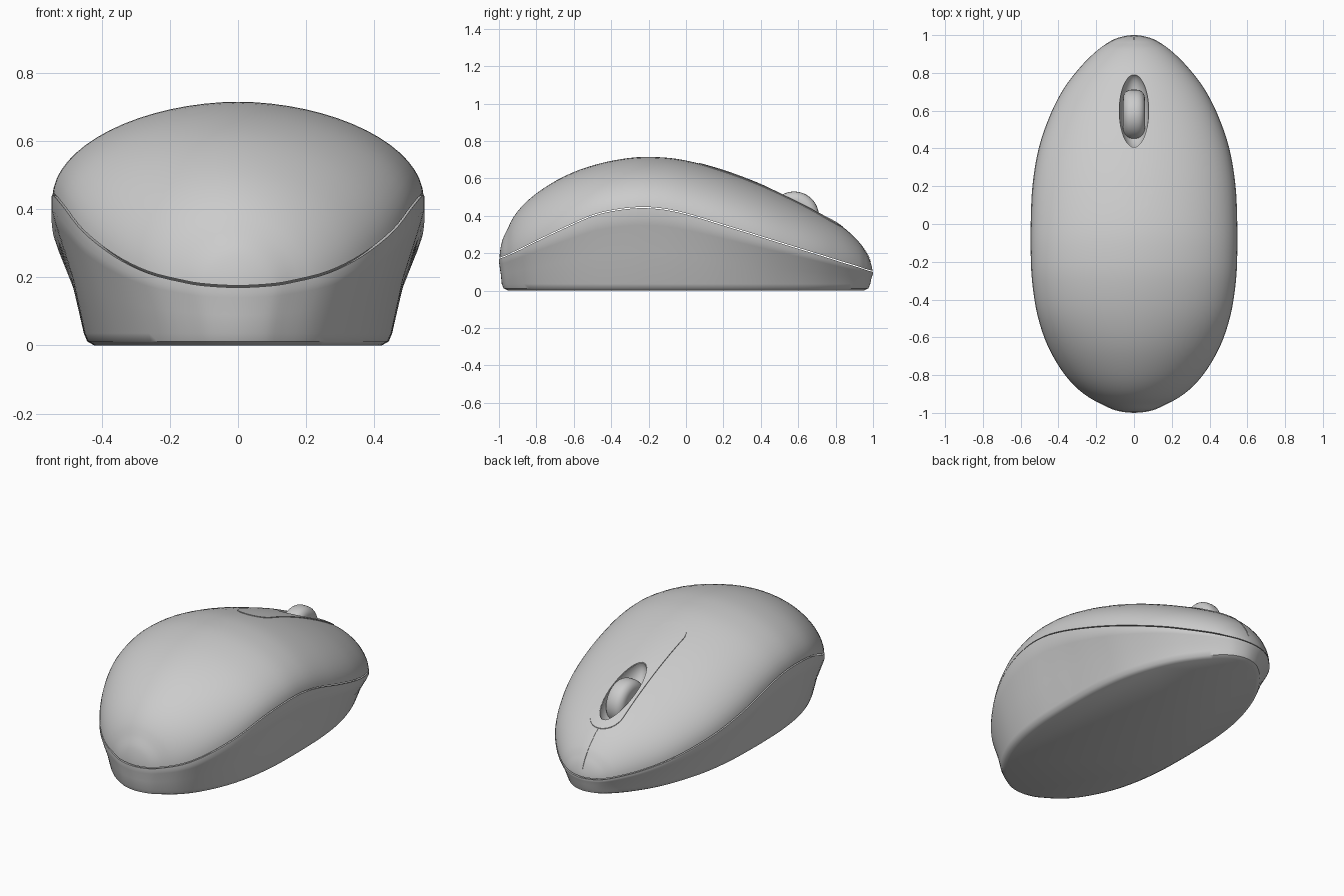
import bpy, bmesh, math

if "Cube" in bpy.data.objects:
    bpy.data.objects.remove(bpy.data.objects["Cube"], do_unlink=True)

grey = bpy.data.materials.new("light_grey")
grey.use_nodes = True
COL = (0.6, 0.6, 0.6, 1)
grey.diffuse_color = COL
grey.node_tree.nodes["Principled BSDF"].inputs["Base Color"].default_value = COL

# Stations along the body: y, half width, seam height, top height
STATIONS = [
    (-1, 0, .17, .17), (-.99, .085, .174, .25), (-.965, .15, .183, .315),
    (-.9, .265, .212, .425), (-.8, .365, .262, .52), (-.65, .455, .333, .612),
    (-.48, .512, .405, .675), (-.3, .54, .438, .71), (-.15, .547, .437, .714),
    (0, .547, .408, .696), (.2, .538, .348, .642), (.4, .505, .286, .567),
    (.58, .443, .23, .485), (.72, .37, .187, .412), (.83, .285, .152, .345),
    (.91, .205, .128, .275), (.965, .13, .11, .205), (.99, .07, .103, .15),
    (1, 0, .1, .1)]
STEPS, POWER = 4, 1.9


def smooth_stations():
    """Catmull-Rom through the stations, mirrored at both tips."""
    def ghost(end, nxt):
        return (nxt[0], -nxt[1], nxt[2], 2 * end[3] - nxt[3])
    p = [ghost(STATIONS[0], STATIONS[1])] + STATIONS + [ghost(STATIONS[-1], STATIONS[-2])]
    out = []
    for i in range(1, len(p) - 2):
        for k in range(STEPS):
            t = k / STEPS
            out.append(tuple(
                .5 * (2 * b + (c - a) * t + (2 * a - 5 * b + 4 * c - d) * t * t
                      + (3 * b - a - 3 * c + d) * t ** 3)
                for a, b, c, d in zip(*p[i - 1:i + 3])))
    return out + [STATIONS[-1]]


SECTIONS = smooth_stations()


def surface_z(x, y):
    """Height of the shell above a point in plan."""
    for a, b in zip(SECTIONS, SECTIONS[1:]):
        if y <= b[0]:
            t = (y - a[0]) / (b[0] - a[0])
            w, rim, top = (a[i] + (b[i] - a[i]) * t for i in (1, 2, 3))
            u = min(1, abs(x) / max(w, 1e-5))
            return rim + (top - rim) * (1 - u ** POWER) ** (1 / POWER)
    return STATIONS[-1][3]


def finish(ob, angle=35):
    ob.data.materials.clear()
    ob.data.materials.append(grey)
    bpy.ops.object.select_all(action="DESELECT")
    ob.select_set(True)
    bpy.context.view_layer.objects.active = ob
    bpy.ops.object.shade_smooth_by_angle(angle=math.radians(angle))
    return ob


def make(name, bm):
    bmesh.ops.recalc_face_normals(bm, faces=bm.faces)
    me = bpy.data.meshes.new(name)
    bm.to_mesh(me)
    bm.free()
    ob = bpy.data.objects.new(name, me)
    bpy.context.collection.objects.link(ob)
    return ob


def bridge(bm, a, b, closed=True):
    n = len(a)
    for i in range(n if closed else n - 1):
        j = (i + 1) % n
        bm.faces.new((a[i], a[j], b[j], b[i]))


# Upper shell: closed half-ellipse sections between two tips
def build_shell():
    bm = bmesh.new()
    cols, gap = 32, .006
    tips = [bm.verts.new((0, s[0] * .997, s[2] + gap)) for s in (SECTIONS[0], SECTIONS[-1])]
    rows = []
    for y, w, rim, top in SECTIONS[1:-1]:
        row = []
        for k in range(cols + 1):
            a = math.pi * k / cols
            c, s = math.cos(a), max(0, math.sin(a))
            x = w * .995 * math.copysign(abs(c) ** (2 / POWER), c)
            z = max(rim + gap, rim + (top - rim) * s ** (2 / POWER))
            row.append(bm.verts.new((x, y * .997 if abs(y) > .95 else y, z)))
        rows.append(row)
    for a, b in zip(rows, rows[1:]):
        bridge(bm, a, b)
    for tip, row in zip(tips, (rows[0], rows[-1])):
        for i in range(len(row)):
            bm.faces.new((tip, row[i], row[(i + 1) % len(row)]))
    return make("upper_shell", bm)


shell = build_shell()

# Bowl-shaped wheel recess cut into the shell
bpy.ops.mesh.primitive_uv_sphere_add(segments=40, ring_count=24, location=(0, .6, .47),
                                     rotation=(math.radians(-26), 0, 0))
cutter = bpy.context.object
cutter.name = "recess_cutter"
cutter.scale = (.078, .215, .11)
cutter.hide_render = True
mod = shell.modifiers.new("recess", "BOOLEAN")
mod.operation, mod.object, mod.solver = "DIFFERENCE", cutter, "EXACT"
bpy.context.view_layer.objects.active = shell
bpy.ops.object.modifier_apply(modifier=mod.name)
bpy.data.objects.remove(cutter, do_unlink=True)
finish(shell)


# Lower base: tapered wall following the wavy seam, with a chamfered foot
def build_base():
    outline = [(w, y, r) for y, w, r, _ in SECTIONS]
    outline += [(-w, y, r) for y, w, r, _ in SECTIONS[-2:0:-1]]
    bm = bmesh.new()

    def ring(sx, sy, height):
        return [bm.verts.new((x * sx, y * sy, height(r))) for x, y, r in outline]

    rings = [ring(.97, .985, lambda r: r - .002), ring(1, 1, lambda r: r)]
    for t, f in ((.88, 1), (.775, .88), (.4, .37), (0, 0)):
        rings.append(ring(.826 + .174 * f, .985 + .015 * f,
                          lambda r, t=t: .036 + (r - .036) * t))
    rings.append(ring(.808, .975, lambda r: .012))
    rings.append(ring(.77, .95, lambda r: 0))
    for a, b in zip(rings, rings[1:]):
        bridge(bm, a, b)
    bm.faces.new(rings[-1])
    return finish(make("lower_base", bm), 40)


build_base()


# Centre inlay: thin rounded panel on the shell with an oval opening
def build_inlay():
    r, y0, y1, cy, n = .1, .17, .74, .6, 16
    outer = [(r * math.cos(math.pi * k / n), y1 + r * math.sin(math.pi * k / n))
             for k in range(n + 1)]
    outer += [(-r, y1 + (y0 - y1) * k / 24) for k in range(1, 24)]
    outer += [(-r * math.cos(math.pi * k / n), y0 - r * math.sin(math.pi * k / n))
              for k in range(n + 1)]
    outer += [(r, y0 + (y1 - y0) * k / 24) for k in range(1, 24)]
    bm = bmesh.new()
    rings = []
    for t, lift in ((0, -.004), (0, .004), (.1, .004), (.25, .004), (.45, .004), (.65, .004),
                    (.85, .004), (1, .004), (1, -.004)):
        ring = []
        for x, y in outer:
            a = math.atan2((y - cy) / .195, x / .08)
            px = .08 * math.cos(a) * (1 - t) + x * t
            py = (cy + .195 * math.sin(a)) * (1 - t) + y * t
            ring.append(bm.verts.new((px, py, surface_z(px, py) + lift)))
        rings.append(ring)
    for a, b in zip(rings, rings[1:]):
        bridge(bm, a, b)
    return finish(make("centre_inlay", bm))


build_inlay()

# Button seam: narrow raised line from the inlay to the nose
bm = bmesh.new()
lines = []
for x, lift in ((-.003, -.003), (-.002, .002), (.002, .002), (.003, -.003)):
    lines.append([bm.verts.new((x, y, surface_z(0, y) + lift))
                  for y in (.84 + .15 * k / 20 for k in range(21))])
for a, b in zip(lines, lines[1:]):
    bridge(bm, a, b, closed=False)
finish(make("button_seam", bm))

# Scroll wheel with rounded rim
bpy.ops.mesh.primitive_cylinder_add(vertices=48, radius=.133, depth=.116,
                                    location=(0, .578, .397), rotation=(0, math.pi / 2, 0))
wheel = bpy.context.object
wheel.name = "scroll_wheel"
bevel = wheel.modifiers.new("rounded_rim", "BEVEL")
bevel.width, bevel.segments = .045, 5
bevel.limit_method, bevel.angle_limit = "ANGLE", math.radians(60)
bpy.ops.object.modifier_apply(modifier=bevel.name)
finish(wheel)
